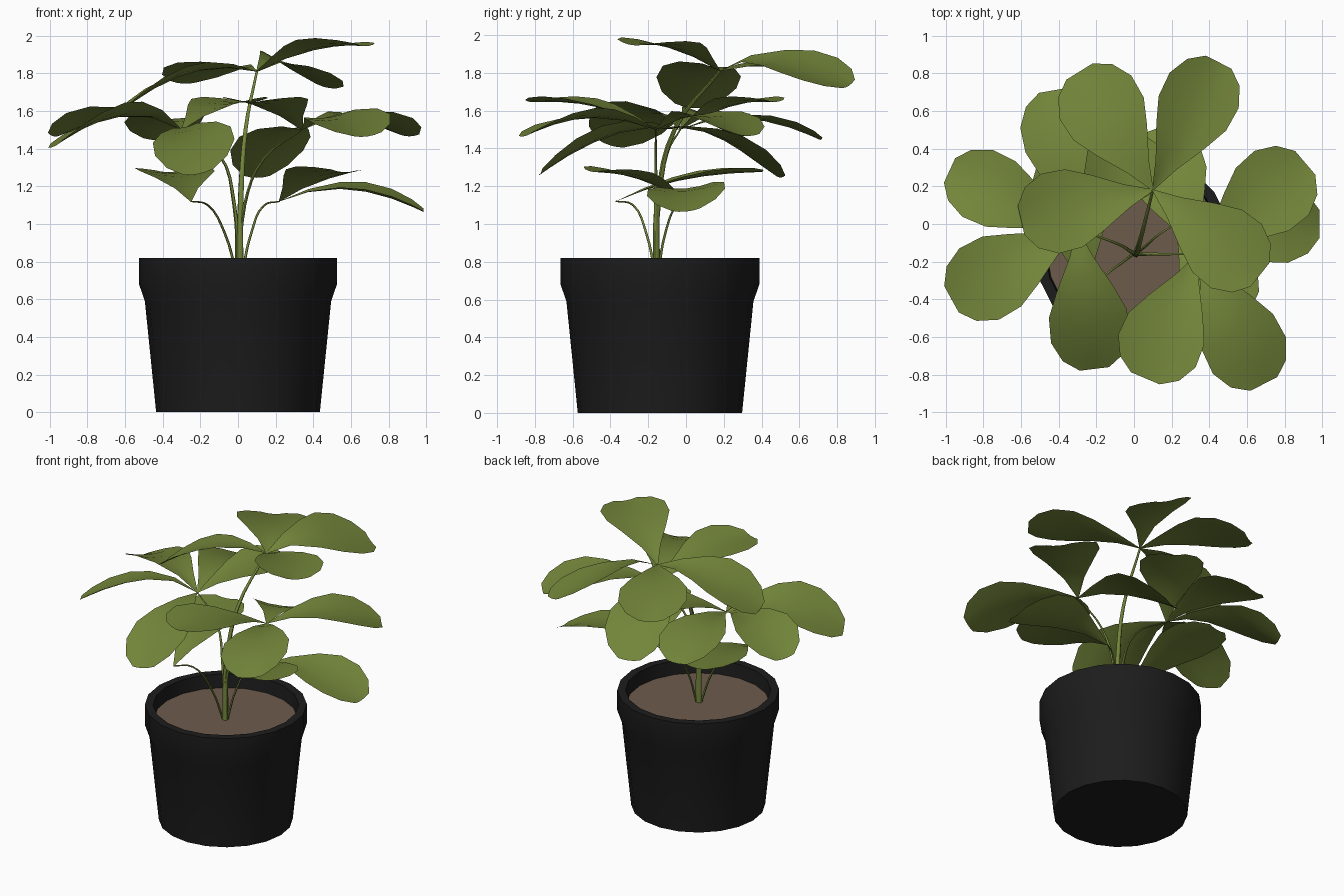
import bpy, bmesh, math
from mathutils import Vector

if "Cube" in bpy.data.objects:
    bpy.data.objects.remove(bpy.data.objects["Cube"])


def material(name, rgb):
    m = bpy.data.materials.new(name)
    m.diffuse_color = (*rgb, 1)
    m.use_nodes = True
    m.node_tree.nodes["Principled BSDF"].inputs["Base Color"].default_value = m.diffuse_color
    return m


GREEN = material("leaf green", (0.17, 0.235, 0.042))
BLACK = material("pot black", (0.012, 0.012, 0.012))
BROWN = material("soil brown", (0.155, 0.105, 0.072))

POT_Y = -0.138


def make_object(name, bm, mat, angle=40):
    me = bpy.data.meshes.new(name)
    bm.to_mesh(me)
    bm.free()
    me.materials.append(mat)
    ob = bpy.data.objects.new(name, me)
    bpy.context.collection.objects.link(ob)
    bpy.ops.object.select_all(action='DESELECT')
    ob.select_set(True)
    bpy.context.view_layer.objects.active = ob
    bpy.ops.object.shade_smooth_by_angle(angle=math.radians(angle))
    return ob


def lathe(name, profile, mat, sides=20):
    bm = bmesh.new()
    rings = []
    for r, z in profile:
        rings.append([bm.verts.new((r * math.cos(2 * math.pi * i / sides),
                                    POT_Y + r * math.sin(2 * math.pi * i / sides), z))
                      for i in range(sides)])
    for a, b in zip(rings, rings[1:]):
        for i in range(sides):
            j = (i + 1) % sides
            bm.faces.new((a[i], a[j], b[j], b[i]))
    bm.faces.new(rings[0][::-1])
    return make_object(name, bm, mat, 30)


# Pot with a flared rim, open at the top
lathe("pot", [(0.435, 0), (0.495, 0.59), (0.526, 0.68), (0.526, 0.82),
              (0.472, 0.82), (0.462, 0.70)], BLACK)

# Soil disc
bm = bmesh.new()
bmesh.ops.create_circle(bm, cap_ends=True, segments=20, radius=0.467)
bmesh.ops.translate(bm, verts=bm.verts, vec=(0, POT_Y, 0.725))
bm.normal_update()
if bm.faces[:][0].normal.z < 0:
    bmesh.ops.reverse_faces(bm, faces=bm.faces)
make_object("soil", bm, BROWN)

# Points where the leaf clusters sit
TOP = (0.10, 0.18, 1.81)
LEFT = (-0.30, -0.03, 1.50)
RIGHT = (0.34, -0.16, 1.50)
LOW_RIGHT = (0.22, 0.0, 1.12)
LOW_LEFT = (-0.25, -0.37, 1.12)


# Tapered stems
def stem(name, points, r0, r1):
    cu = bpy.data.curves.new(name, 'CURVE')
    cu.dimensions = '3D'
    cu.bevel_depth = 1.0
    cu.bevel_resolution = 1
    cu.resolution_u = 4
    sp = cu.splines.new('BEZIER')
    sp.bezier_points.add(len(points) - 1)
    for i, p in enumerate(points):
        b = sp.bezier_points[i]
        b.co = p
        b.handle_left_type = b.handle_right_type = 'AUTO'
        b.radius = r0 + (r1 - r0) * i / (len(points) - 1)
    ob = bpy.data.objects.new(name, cu)
    bpy.context.collection.objects.link(ob)
    cu.materials.append(GREEN)
    bpy.ops.object.select_all(action='DESELECT')
    ob.select_set(True)
    bpy.context.view_layer.objects.active = ob
    bpy.ops.object.convert(target='MESH')
    bpy.ops.object.shade_smooth_by_angle(angle=math.radians(60))


stem("main_stem", [(0.01, -0.158, 0.72), (0.015, -0.145, 1.15), (0.04, -0.06, 1.5), TOP], 0.02, 0.007)
stem("left_stem", [(0.0, -0.155, 0.72), (-0.02, -0.145, 1.1), (-0.1, -0.10, 1.37), LEFT], 0.013, 0.004)
stem("right_stem", [(0.015, -0.16, 0.72), (0.035, -0.16, 1.1), (0.14, -0.16, 1.35), RIGHT], 0.013, 0.004)
stem("low_left_stem", [(-0.005, -0.16, 0.72), (-0.07, -0.21, 0.95), (-0.16, -0.28, 1.1), LOW_LEFT], 0.008, 0.004)
stem("low_right_stem", [(0.02, -0.15, 0.72), (0.07, -0.11, 0.95), (0.14, -0.05, 1.1), LOW_RIGHT], 0.008, 0.004)

# Leaf outline: distance along the leaf, half width
OUTLINE = [(0, 0.004), (0.2, 0.065), (0.42, 0.152), (0.6, 0.212), (0.78, 0.217), (0.92, 0.165), (1.0, 0.08)]


# One leaf blade: arched along its length, cupped and rolled across it
def leaf(name, base, tip, arch, roll=0.0, width=1.0, skew=1.0, cup=0.03):
    base, tip = Vector(base), Vector(tip)
    d = tip - base
    side = Vector((-d.y, d.x, 0)).normalized()
    bm = bmesh.new()
    rows = []
    for t, w in OUTLINE:
        row = []
        ts = t ** skew
        for u in (-1, -0.5, 0, 0.5, 1):
            k = w / 0.22
            p = base + d * t + side * (u * w * width)
            p.z += arch * 4 * ts * (1 - ts) + u * k * roll + cup * k * (u * u - 0.4)
            row.append(bm.verts.new(p))
        rows.append(row)
    for a, b in zip(rows, rows[1:]):
        for i in range(4):
            bm.faces.new((a[i + 1], a[i], b[i], b[i + 1]))
    bm.normal_update()
    if sum(f.normal.z for f in bm.faces) < 0:
        bmesh.ops.reverse_faces(bm, faces=bm.faces)
    make_object(name, bm, GREEN, 60)


# Clusters: tip, arch, roll, width, skew of each leaf
CLUSTERS = {
    "top": (TOP, [((-0.60, 0.02, 1.62), 0.10, 0.03, 1.0),
                  ((-0.29, 0.81, 1.75), 0.06, 0.01, 1.03),
                  ((0.45, 0.86, 1.735), 0.09, 0.06, 0.95, 0.75),
                  ((0.67, -0.27, 1.95), 0.06, -0.01, 1.0)]),
    "left": (LEFT, [((-0.98, 0.285, 1.47), 0.11, 0.02, 0.9),
                    ((-0.97, -0.40, 1.42), 0.13, 0.06, 1.0, 0.85),
                    ((-0.43, 0.71, 1.45), 0.09, 0.0, 0.95),
                    ((-0.21, -0.77, 1.27), 0.10, 0.045, 0.98),
                    ((0.06, 0.47, 1.65), 0.06, 0.0, 0.95)]),
    "right": (RIGHT, [((0.06, -0.82, 1.65), 0.06, 0.0, 1.03),
                      ((0.69, -0.85, 1.47), 0.09, 0.03, 1.0),
                      ((0.91, 0.325, 1.47), 0.10, 0.0, 1.03),
                      ((0.10, 0.50, 1.25), 0.10, 0.0, 0.95)]),
    "low_right": (LOW_RIGHT, [((0.985, 0.0, 1.07), 0.10, 0.02, 0.95),
                              ((0.56, -0.49, 1.28), 0.05, -0.01, 0.97)]),
    "low_left": (LOW_LEFT, [((-0.37, 0.40, 1.28), 0.05, 0.0, 0.95)]),
}
for cname, (base, leaves) in CLUSTERS.items():
    for i, spec in enumerate(leaves):
        leaf(f"{cname}_leaf_{i + 1}", base, *spec)
